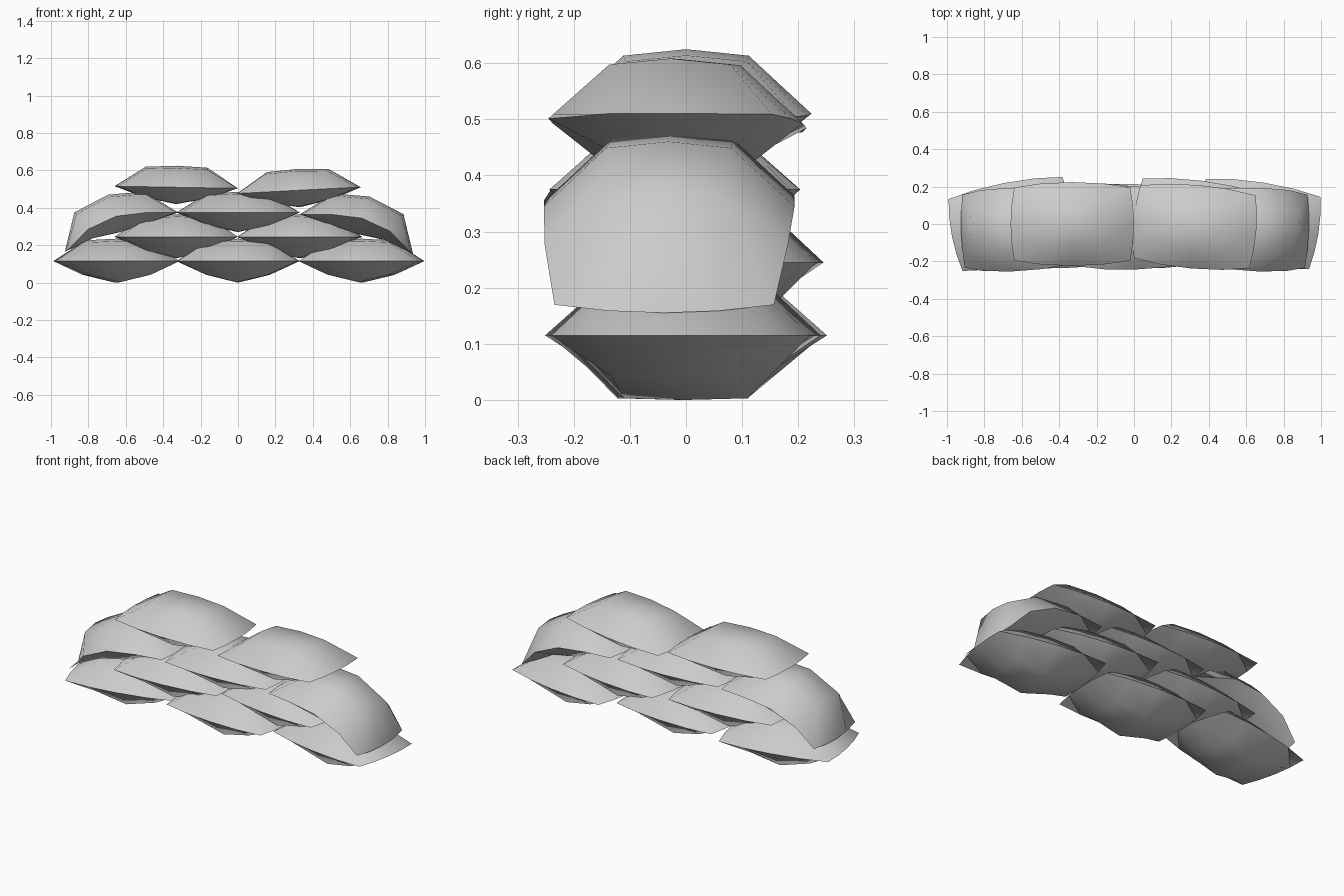
import bpy, bmesh
from math import radians
from mathutils import Matrix, Vector

if "Cube" in bpy.data.objects:
    bpy.data.objects.remove(bpy.data.objects["Cube"])

STEPS = (-1, -0.5, 0, 0.5, 1)
STRAIGHT = [(-0.33, 0), (-0.165, 0), (0, 0), (0.165, 0), (0.33, 0)]
# spine of a bag whose outer end hangs over the row below
DROOP = [(-0.34, 0.02), (-0.165, 0.02), (0, 0), (0.15, -0.07), (0.265, -0.19)]


def sandbag(name, loc, turn=0, tilt=0, up=0.12, down=0.115, depth=0.215,
            spine=STRAIGHT, flip=False):
    """Pillow made of two 4x4 grids that meet in a sharp seam."""
    bm = bmesh.new()
    pts = [Vector((x, 0, z)) for x, z in spine]
    grids = {1: {}, -1: {}}
    for i, u in enumerate(STEPS):
        tangent = (pts[min(i + 1, 4)] - pts[max(i - 1, 0)]).normalized()
        normal = Vector((-tangent.z, 0, tangent.x))
        for j, v in enumerate(STEPS):
            seam = max(abs(u), abs(v)) == 1
            # rounded rectangular outline
            p = pts[i] - tangent * (0.02 * u * v * v if abs(u) == 1 else 0)
            y = depth * v * (1.04 - 0.13 * u * u)
            for side in (1, -1):
                if seam:
                    h = 0
                elif side == 1:
                    h = up * (1 - 0.28 * u * u) * (1 - 0.4 * v * v)
                else:
                    h = -down * (1 - 1.4 * u * u) * (1 - 0.1 * v * v)
                if seam and side == -1:
                    grids[-1][i, j] = grids[1][i, j]
                else:
                    q = p + normal * h
                    grids[side][i, j] = bm.verts.new((q.x, y, q.z))
    for side, g in grids.items():
        for i in range(4):
            for j in range(4):
                bm.faces.new([g[i, j], g[i + 1, j], g[i + 1, j + 1], g[i, j + 1]])
    m = (Matrix.Translation(loc) @ Matrix.Rotation(radians(turn), 4, 'Z')
         @ Matrix.Rotation(radians(-tilt), 4, 'Y'))
    if flip:
        m = m @ Matrix.Diagonal((-1, 1, 1, 1))
    bm.transform(m)
    bmesh.ops.recalc_face_normals(bm, faces=bm.faces[:])
    mesh = bpy.data.meshes.new(name)
    bm.to_mesh(mesh)
    bm.free()
    obj = bpy.data.objects.new(name, mesh)
    bpy.context.collection.objects.link(obj)
    mesh.shade_smooth()
    mesh.set_sharp_from_angle(angle=radians(65))
    return obj


# bottom row
sandbag("bottom_bag_left", (-0.65, 0, 0.115), turn=11)
sandbag("bottom_bag_middle", (0, -0.01, 0.115), turn=-3)
sandbag("bottom_bag_right", (0.66, 0, 0.115), turn=-9)

# second row
sandbag("second_bag_left", (-0.33, -0.01, 0.245), turn=4)
sandbag("second_bag_right", (0.33, 0.01, 0.245), turn=-7)

# third row, with end bags drooping over the sides
sandbag("third_bag_left", (-0.66, -0.03, 0.355), turn=2, spine=DROOP,
        flip=True, down=0.09)
sandbag("third_bag_middle", (0, -0.02, 0.375), turn=2, up=0.11, down=0.105)
sandbag("third_bag_right", (0.67, -0.03, 0.345), turn=-2, spine=DROOP, down=0.09)

# top row
sandbag("top_bag_left", (-0.33, 0, 0.51), tilt=-1, up=0.115, down=0.09)
sandbag("top_bag_right", (0.325, -0.015, 0.493), turn=-5, tilt=3, up=0.115, down=0.09)
